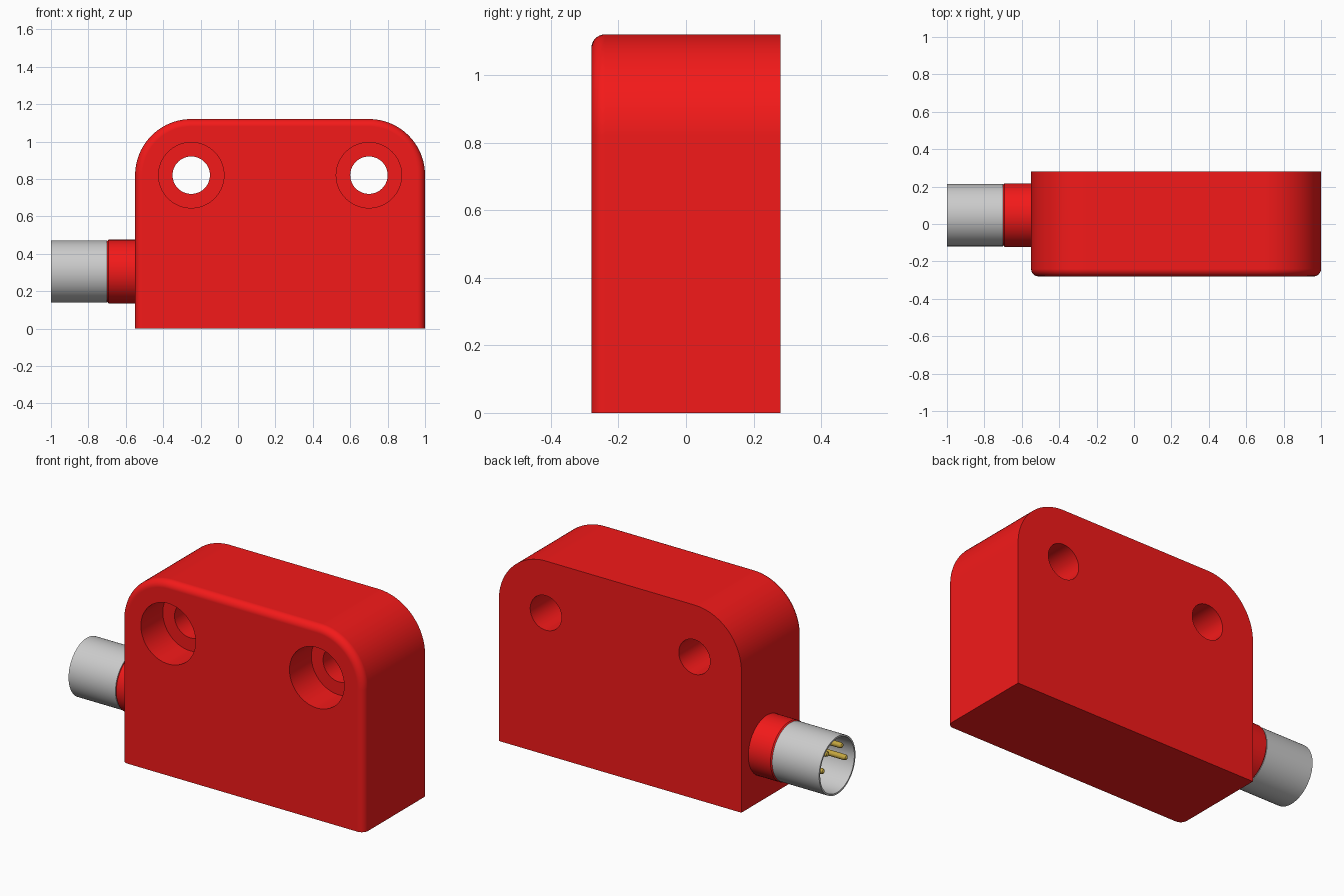
import bpy, bmesh
from math import pi, cos, sin, radians

if "Cube" in bpy.data.objects:
    bpy.data.objects.remove(bpy.data.objects["Cube"])

W0, W1, H, D = -0.55, 1.0, 1.12, 0.28      # body extents
R, FILLET = 0.30, 0.04                     # top corner radius, front edge fillet
AY, AZ = 0.047, 0.305                      # connector axis


def material(name, rgb):
    m = bpy.data.materials.new(name)
    m.diffuse_color = (*rgb, 1)
    m.use_nodes = True
    m.node_tree.nodes["Principled BSDF"].inputs["Base Color"].default_value = m.diffuse_color
    return m


RED = material("red_plastic", (0.9, 0.01, 0.01))
GOLD = material("gold_metal", (0.55, 0.38, 0.05))


def make_object(name, bm, mat=None):
    bmesh.ops.recalc_face_normals(bm, faces=bm.faces)
    me = bpy.data.meshes.new(name)
    bm.to_mesh(me)
    bm.free()
    ob = bpy.data.objects.new(name, me)
    bpy.context.collection.objects.link(ob)
    if mat:
        me.materials.append(mat)
    return ob


def activate(ob):
    bpy.ops.object.select_all(action='DESELECT')
    ob.select_set(True)
    bpy.context.view_layer.objects.active = ob


def smooth(ob):
    activate(ob)
    bpy.ops.object.shade_smooth_by_angle(angle=radians(30))
    wn = ob.modifiers.new("weighted_normal", 'WEIGHTED_NORMAL')
    wn.keep_sharp = True


def bridge(bm, a, b):
    n = len(a)
    for i in range(n):
        bm.faces.new((a[i], a[(i + 1) % n], b[(i + 1) % n], b[i]))


def lathe(name, profile, centre, axis, mat=None, n=64, closed=False):
    """Revolve (position along axis, radius) points about the x or y axis."""
    bm = bmesh.new()
    cx, cy, cz = centre
    rings = []
    for t, r in profile:
        ring = []
        for k in range(n):
            u, v = r * cos(2 * pi * k / n), r * sin(2 * pi * k / n)
            co = (cx + t, cy + u, cz + v) if axis == 'x' else (cx + u, cy + t, cz + v)
            ring.append(bm.verts.new(co))
        rings.append(ring)
    for a, b in zip(rings, rings[1:]):
        bridge(bm, a, b)
    if closed:
        bridge(bm, rings[-1], rings[0])
    else:
        bm.faces.new(rings[0])
        bm.faces.new(rings[-1])
    return make_object(name, bm, mat)


# Housing: arched outline, swept back to front with a rounded front edge
def outline(bm, y, inset, n=24):
    r = R - inset
    pts = [(W0 + inset, 0), (W1 - inset, 0)]
    for cx, start in ((W1 - R, 0), (W0 + R, pi / 2)):
        for k in range(n + 1):
            a = start + pi / 2 * k / n
            pts.append((cx + r * cos(a), H - R + r * sin(a)))
    return [bm.verts.new((x, y, z)) for x, z in pts]


bm = bmesh.new()
loops = [outline(bm, D, 0)]
for k in range(9):
    a = pi / 2 * k / 8
    loops.append(outline(bm, -D + FILLET * (1 - sin(a)), FILLET * (1 - cos(a))))
for a, b in zip(loops, loops[1:]):
    bridge(bm, a, b)
bm.faces.new(loops[0])
bm.faces.new(loops[-1])
housing = make_object("housing", bm, RED)

# Counterbored screw holes
for x in (W0 + R, W1 - R):
    cutter = lathe("hole_cutter",
                   [(-0.4, 0.175), (-D + 0.2, 0.175), (-D + 0.2, 0.1), (0.4, 0.1)],
                   (x, 0, H - R), 'y', RED)
    cutter.hide_render = True
    mod = housing.modifiers.new("hole", 'BOOLEAN')
    mod.operation, mod.solver, mod.object = 'DIFFERENCE', 'EXACT', cutter
    activate(housing)
    bpy.ops.object.modifier_apply(modifier=mod.name)
    bpy.data.objects.remove(cutter, do_unlink=True)
smooth(housing)

# Connector collar
smooth(lathe("connector_collar",
             [(-0.54, 0.17), (-0.692, 0.17), (-0.70, 0.162), (-0.72, 0.15)],
             (0, AY, AZ), 'x', RED))

# Thin metal connector sleeve, open at the end
smooth(lathe("connector_sleeve",
             [(-0.70, 0.166), (-1.0, 0.166), (-1.0, 0.156), (-0.70, 0.156)],
             (0, AY, AZ), 'x', closed=True))

# Four contact pins in a trapezoid layout, rounded tips
for i, (dy, dz) in enumerate(((-0.065, 0.085), (0.065, 0.085), (-0.105, 0), (0.105, 0))):
    smooth(lathe(f"contact_pin_{i + 1}",
                 [(-0.71, 0.016), (-0.976, 0.016), (-0.985, 0.012), (-0.99, 0.004)],
                 (0, AY + dy, AZ + dz), 'x', GOLD, n=16))
